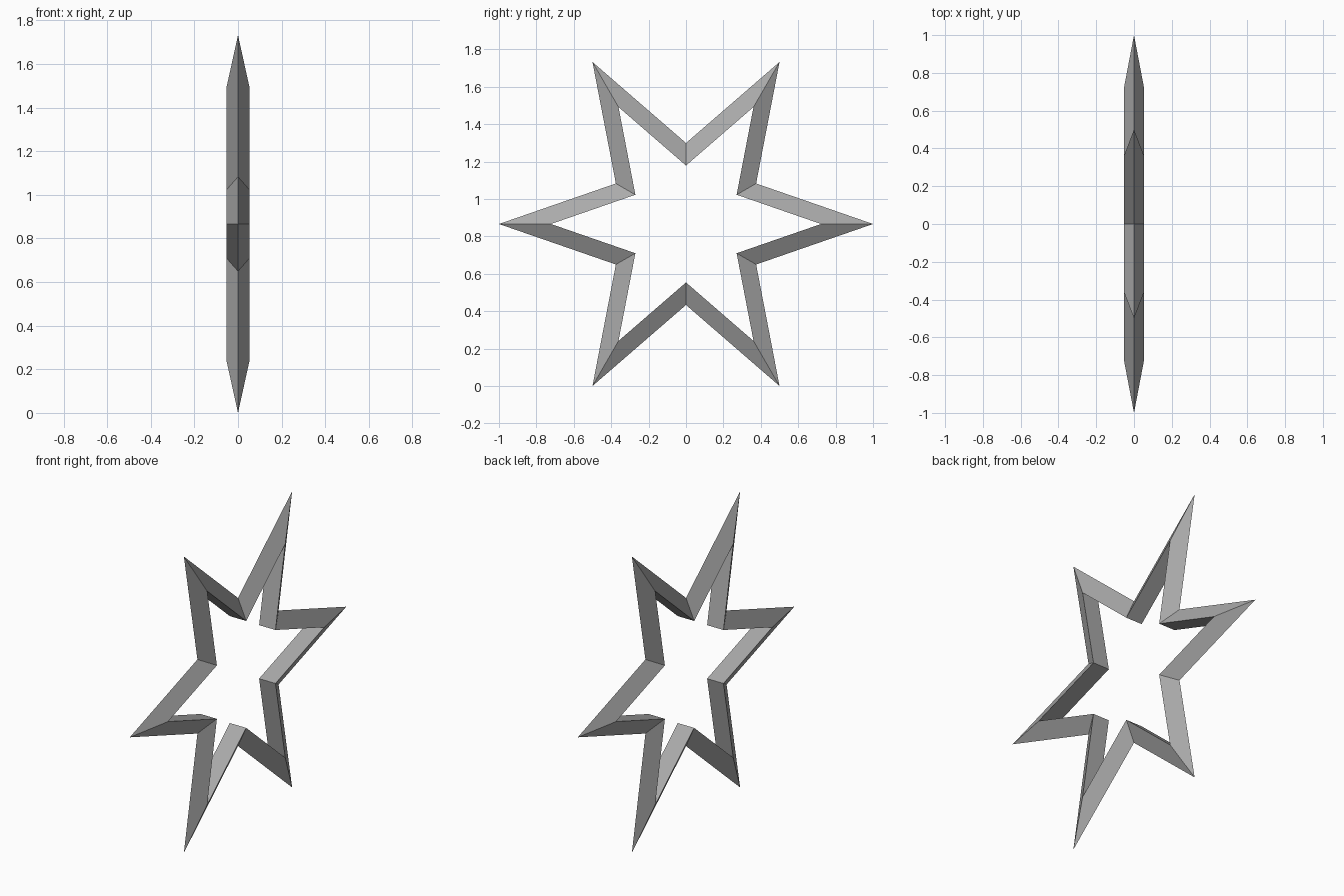
import bpy
import bmesh
from math import cos, sin, pi

if "Cube" in bpy.data.objects:
    bpy.data.objects.remove(bpy.data.objects["Cube"], do_unlink=True)

POINTS = 6
VALLEY = 0.433        # valley radius as a share of the tip radius
INNER = 0.722         # size of the opening relative to the outer edge
HALF_DEPTH = 0.053
CENTRE_Z = sin(pi / 3)

# Plain grey material
grey = bpy.data.materials.new("grey")
grey.use_nodes = True
colour = (0.4, 0.4, 0.4, 1)
grey.diffuse_color = colour
grey.node_tree.nodes["Principled BSDF"].inputs["Base Color"].default_value = colour

bm = bmesh.new()


def star_loop(scale, x):
    """One star outline in the plane at depth x."""
    loop = []
    for i in range(2 * POINTS):
        r = scale * (VALLEY if i % 2 else 1)
        a = i * pi / POINTS
        loop.append(bm.verts.new((x, r * cos(a), r * sin(a))))
    return loop


# Triangular section: sharp outer ridge, flat inner wall
loops = [star_loop(1, 0), star_loop(INNER, HALF_DEPTH), star_loop(INNER, -HALF_DEPTH)]
for k, loop in enumerate(loops):
    other = loops[(k + 1) % len(loops)]
    for i in range(len(loop)):
        j = (i + 1) % len(loop)
        bm.faces.new((loop[i], loop[j], other[j], other[i]))
bmesh.ops.recalc_face_normals(bm, faces=bm.faces[:])

# Star frame object
mesh = bpy.data.meshes.new("star_frame")
bm.to_mesh(mesh)
bm.free()
mesh.materials.append(grey)
star = bpy.data.objects.new("star_frame", mesh)
star.location.z = CENTRE_Z
bpy.context.collection.objects.link(star)
